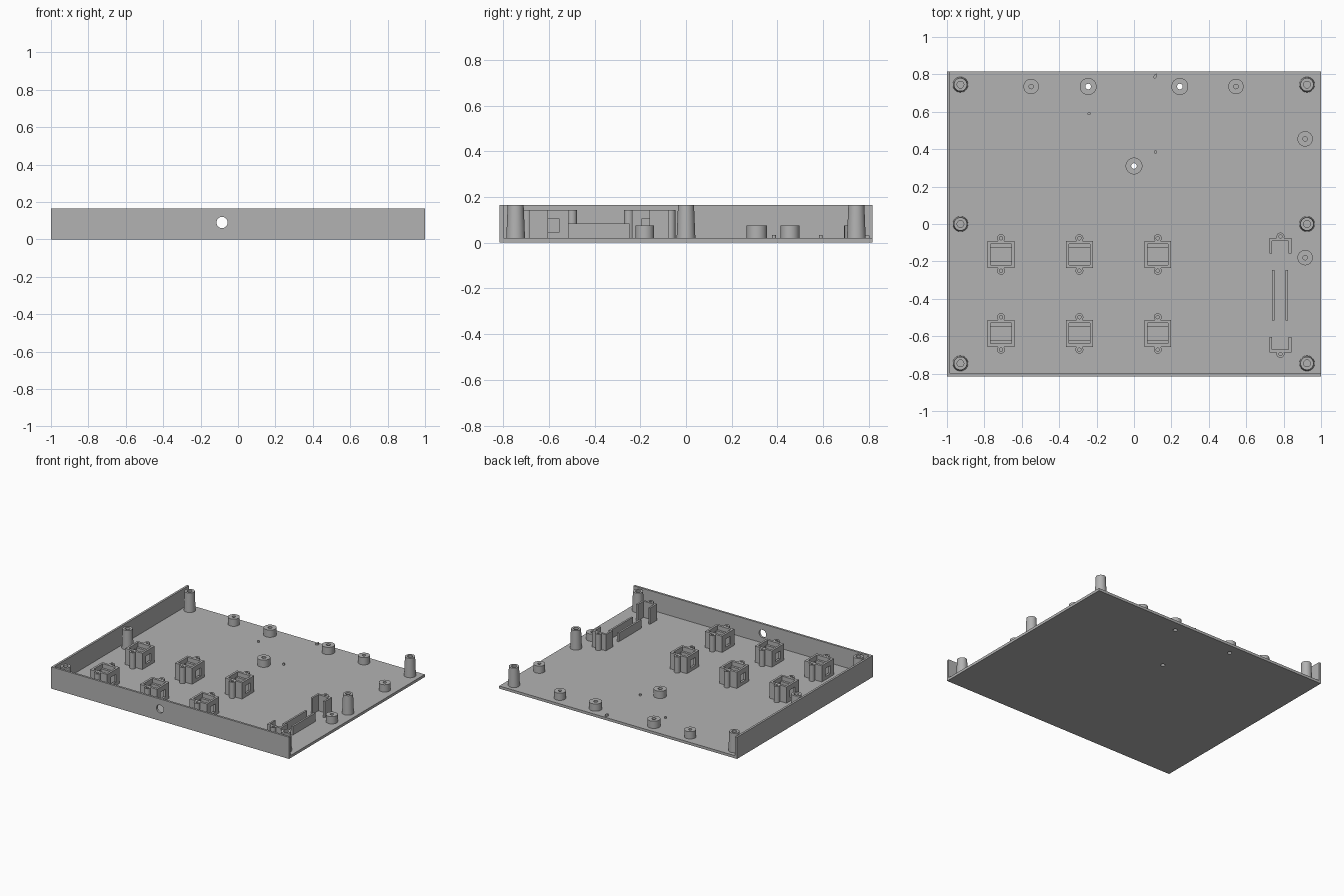
import bpy, bmesh, math
from mathutils import Matrix, Vector

cube = bpy.data.objects.get("Cube")
if cube:
    bpy.data.objects.remove(cube, do_unlink=True)

grey = bpy.data.materials.new("matte grey")
grey.use_nodes = True
grey.diffuse_color = (0.45, 0.45, 0.45, 1)
grey.node_tree.nodes["Principled BSDF"].inputs["Base Color"].default_value = grey.diffuse_color

FLOOR, WALL_TOP, CLIP_TOP = 0.02, 0.165, 0.143
X, Y, T = 1.0, 0.815, 0.016


def box(bm, x0, x1, y0, y1, z0, z1):
    size = Vector((x1 - x0, y1 - y0, z1 - z0))
    mid = Vector((x0 + x1, y0 + y1, z0 + z1)) / 2
    bmesh.ops.create_cube(bm, size=1, matrix=Matrix.Translation(mid) @ Matrix.Diagonal(size).to_4x4())


def lathe(bm, x, y, profile, n=32):
    """Spin a closed (radius, height) profile around a vertical axis."""
    rings = []
    for i in range(n):
        a = 2 * math.pi * i / n
        rings.append([bm.verts.new((x + r * math.cos(a), y + r * math.sin(a), z)) for r, z in profile])
    for i in range(n):
        a, b = rings[i], rings[(i + 1) % n]
        for j in range(len(profile)):
            k = (j + 1) % len(profile)
            bm.faces.new((a[j], b[j], b[k], a[k]))


def tube(bm, x, y, r, hole, z0, z1, base=None):
    lathe(bm, x, y, [(base or r, z0), (r, z1), (hole, z1), (hole, z0)])


def finish(name, bm, smooth=True):
    bmesh.ops.recalc_face_normals(bm, faces=bm.faces)
    mesh = bpy.data.meshes.new(name)
    bm.to_mesh(mesh)
    bm.free()
    mesh.materials.append(grey)
    ob = bpy.data.objects.new(name, mesh)
    bpy.context.collection.objects.link(ob)
    bpy.ops.object.select_all(action='DESELECT')
    ob.select_set(True)
    bpy.context.view_layer.objects.active = ob
    if smooth:
        bpy.ops.object.shade_smooth_by_angle(angle=math.radians(30))
    return ob


def cut(ob, bm):
    cutter = finish("cutter", bm, smooth=False)
    cutter.hide_render = True
    bpy.context.view_layer.objects.active = ob
    mod = ob.modifiers.new("cut", 'BOOLEAN')
    mod.operation, mod.solver, mod.object = 'DIFFERENCE', 'EXACT', cutter
    bpy.ops.object.modifier_apply(modifier=mod.name)
    bpy.data.objects.remove(cutter, do_unlink=True)


def rod(bm, r, depth, matrix):
    bmesh.ops.create_cone(bm, cap_ends=True, segments=32, radius1=r, radius2=r, depth=depth, matrix=matrix)


# Base plate with three through holes
through = [(-0.245, 0.735), (0.245, 0.735), (0, 0.31)]
bm = bmesh.new()
box(bm, -X, X, -Y, Y, 0, FLOOR)
plate = finish("base_plate", bm, smooth=False)
bm = bmesh.new()
for x, y in through:
    rod(bm, 0.015, 0.1, Matrix.Translation((x, y, 0)))
cut(plate, bm)

# Front wall with a cable hole, and the right side wall
bm = bmesh.new()
box(bm, -X, X, -Y, -Y + T, FLOOR, WALL_TOP)
front = finish("front_wall", bm, smooth=False)
bm = bmesh.new()
rod(bm, 0.03, 0.2, Matrix.Translation((-0.085, -Y, 0.09)) @ Matrix.Rotation(math.pi / 2, 4, 'X'))
cut(front, bm)
bm = bmesh.new()
box(bm, -X, -X + T, -Y + T, Y, FLOOR, WALL_TOP)
finish("side_wall", bm, smooth=False)

# Tall lid posts, with a flared foot and a blind screw hole
bm = bmesh.new()
for x in (-0.928, 0.925):
    for y in (-0.745, 0, 0.745):
        lathe(bm, x, y, [(0.041, FLOOR), (0.035, WALL_TOP), (0.018, WALL_TOP), (0.018, 0.03), (0.001, 0.03), (0.001, FLOOR)])
finish("lid_posts", bm)

# Short board standoffs
bm = bmesh.new()
for x, y in through:
    tube(bm, x, y, 0.045, 0.015, FLOOR, 0.075)
for x, y in [(-0.55, 0.735), (0.545, 0.735), (0.915, 0.455), (0.915, -0.18)]:
    tube(bm, x, y, 0.041, 0.012, FLOOR, 0.075)
finish("standoffs", bm)

# Small locating pins and a slanted peg by the back edge
bm = bmesh.new()
for x, y in [(-0.24, 0.59), (0.115, 0.385)]:
    rod(bm, 0.008, 0.03, Matrix.Translation((x, y, 0.018)))
peg = Matrix.Translation((0.114, 0.79, 0.02)) @ Matrix.Rotation(math.radians(-25), 4, 'Z')
rod(bm, 0.008, 0.025, peg @ Matrix.Diagonal((1, 1.8, 1, 1)))
finish("locating_pins", bm)

# Button socket: hollow square with side windows
W, H = 0.072, 0.073
bm = bmesh.new()
box(bm, -W, W, -H, H, FLOOR, CLIP_TOP)
socket = finish("button_socket", bm, smooth=False)
bm = bmesh.new()
box(bm, -W + 0.016, W - 0.016, -H + 0.018, H - 0.018, 0.0, 0.2)
cut(socket, bm)
bm = bmesh.new()
box(bm, -0.2, 0.2, -0.03, 0.03, 0.045, 0.105)
cut(socket, bm)

# Inner ledges and screw ears shared by every socket
bm = bmesh.new()
bm.from_mesh(socket.data)
for s in (-1, 1):
    a, b = sorted((s * 0.038, s * 0.06))
    box(bm, -0.058, 0.058, a, b, FLOOR, 0.11)
    tube(bm, 0, s * 0.087, 0.021, 0.009, FLOOR, CLIP_TOP)
bpy.data.objects.remove(socket, do_unlink=True)
socket = finish("button_socket", bm)
first = True
for x in (-0.711, -0.292, 0.127):
    for y in (-0.163, -0.585):
        ob = socket if first else socket.copy()
        if not first:
            bpy.context.collection.objects.link(ob)
        ob.location = (x, y, 0)
        first = False

# Slider brackets: a U-shaped holder at each end
bm = bmesh.new()
for end, s in ((-0.075, 1), (-0.687, -1)):
    a, b = sorted((end, end - s * 0.084))
    box(bm, 0.725, 0.739, a, b, FLOOR, CLIP_TOP)
    box(bm, 0.827, 0.841, a, b, FLOOR, CLIP_TOP)
    a, b = sorted((end, end - s * 0.016))
    box(bm, 0.739, 0.827, a, b, FLOOR, CLIP_TOP)
    tube(bm, 0.783, end + s * 0.008, 0.021, 0.009, FLOOR, CLIP_TOP)
finish("slider_brackets", bm)

# Low rails between the brackets
bm = bmesh.new()
for x in (0.745, 0.816):
    box(bm, x - 0.007, x + 0.007, -0.517, -0.247, FLOOR, 0.085)
finish("slider_rails", bm, smooth=False)
